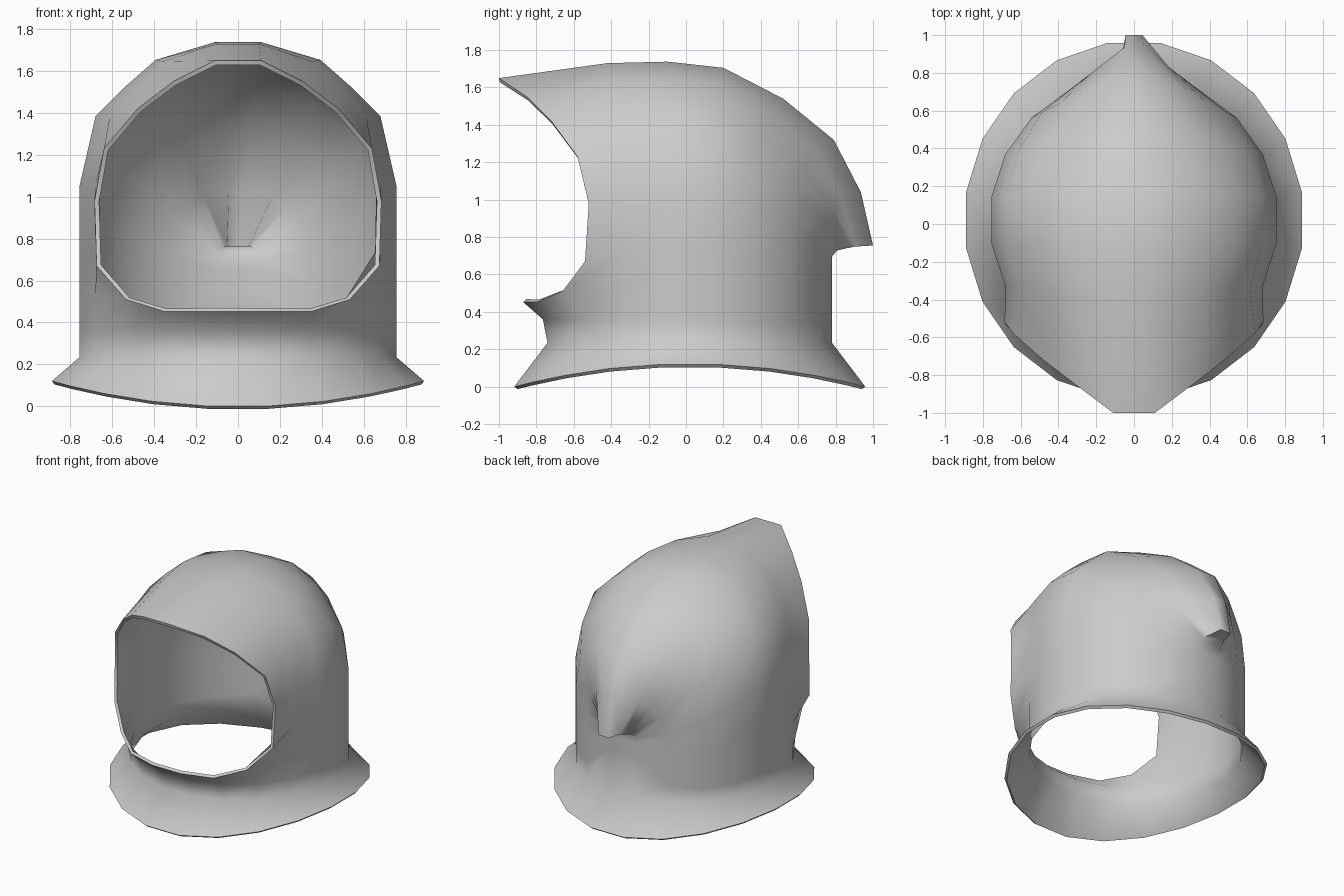
import bpy, bmesh
from math import sin, cos, radians

if "Cube" in bpy.data.objects:
    bpy.data.objects.remove(bpy.data.objects["Cube"])

# Arch profile shared by the hood columns: (width fraction, height fraction)
ARCH = [(1, 0), (1, .08), (1, .2), (1, .34), (1, .546), (.9, .765),
        (.715, .858), (.52, .944), (.146, 1)]
# Where each column meets the ridge: angle -> (y, z, height power)
RIDGE = {-27: (-.42, 1.73, 1), -9: (-.1, 1.738, 1), 9: (.2, 1.705, 1),
         27: (.52, 1.54, 1), 45: (.79, 1.32, .95), 63: (.935, 1.04, .75),
         81: (1.0, .755, .2)}
# Chin and face-opening edge columns
FRONT = {-81: [(.12, -.765, .36), (.12, -.87, .452)],
         -63: [(.34, -.70, .36), (.35, -.80, .452)],
         -45: [(.545, -.56, .36), (.535, -.66, .51), (.675, -.54, .67),
               (.685, -.52, .98), (.64, -.58, 1.23), (.48, -.72, 1.42),
               (.31, -.85, 1.55), (.11, -1.0, 1.65)]}
NECK_Z = .235


def column(deg):
    c, s = cos(radians(deg)), sin(radians(deg))
    y = .02 + .95 * s
    pts = [(.9 * c, y, max(0, .123 * (1 - ((y - .02) / .94) ** 2)))]  # collar hem
    bx, by = .765 * c, .02 + .77 * s
    if deg in FRONT:
        return pts + [(bx, by, NECK_Z)] + FRONT[deg]
    ry, rz, power = RIDGE[deg]
    for w, h in ARCH:
        t = (1 - w) / (1 - .146)
        pts.append((max(bx * w, .045), by + (ry - by) * t,
                    NECK_Z + (rz - NECK_Z) * h ** power))
    return pts


# Hood: closed loop of columns, right half then mirrored left half
bm = bmesh.new()
right = [column(a) for a in range(-81, 82, 18)]
left = [[(-x, y, z) for x, y, z in col] for col in reversed(right)]
cols = [[bm.verts.new(p) for p in col] for col in right + left]
n = len(cols)
for i in range(n):
    a, b = cols[i], cols[(i + 1) % n]
    for r in range(min(len(a), len(b)) - 1):
        bm.faces.new((a[r], b[r], b[r + 1], a[r + 1]))

# Ridge strip joining both halves from brim to back tip
for i in range(2, n // 2 - 1):
    bm.faces.new((cols[i][-1], cols[i + 1][-1], cols[n - 2 - i][-1], cols[n - 1 - i][-1]))

mesh = bpy.data.meshes.new("hood")
bm.to_mesh(mesh)
bm.free()
hood = bpy.data.objects.new("hood", mesh)
bpy.context.collection.objects.link(hood)

# Cloth thickness
solid = hood.modifiers.new("thickness", 'SOLIDIFY')
solid.thickness = .022
solid.offset = -1
bpy.context.view_layer.objects.active = hood
hood.select_set(True)
bpy.ops.object.modifier_apply(modifier=solid.name)
bpy.ops.object.shade_smooth_by_angle(angle=radians(70))
